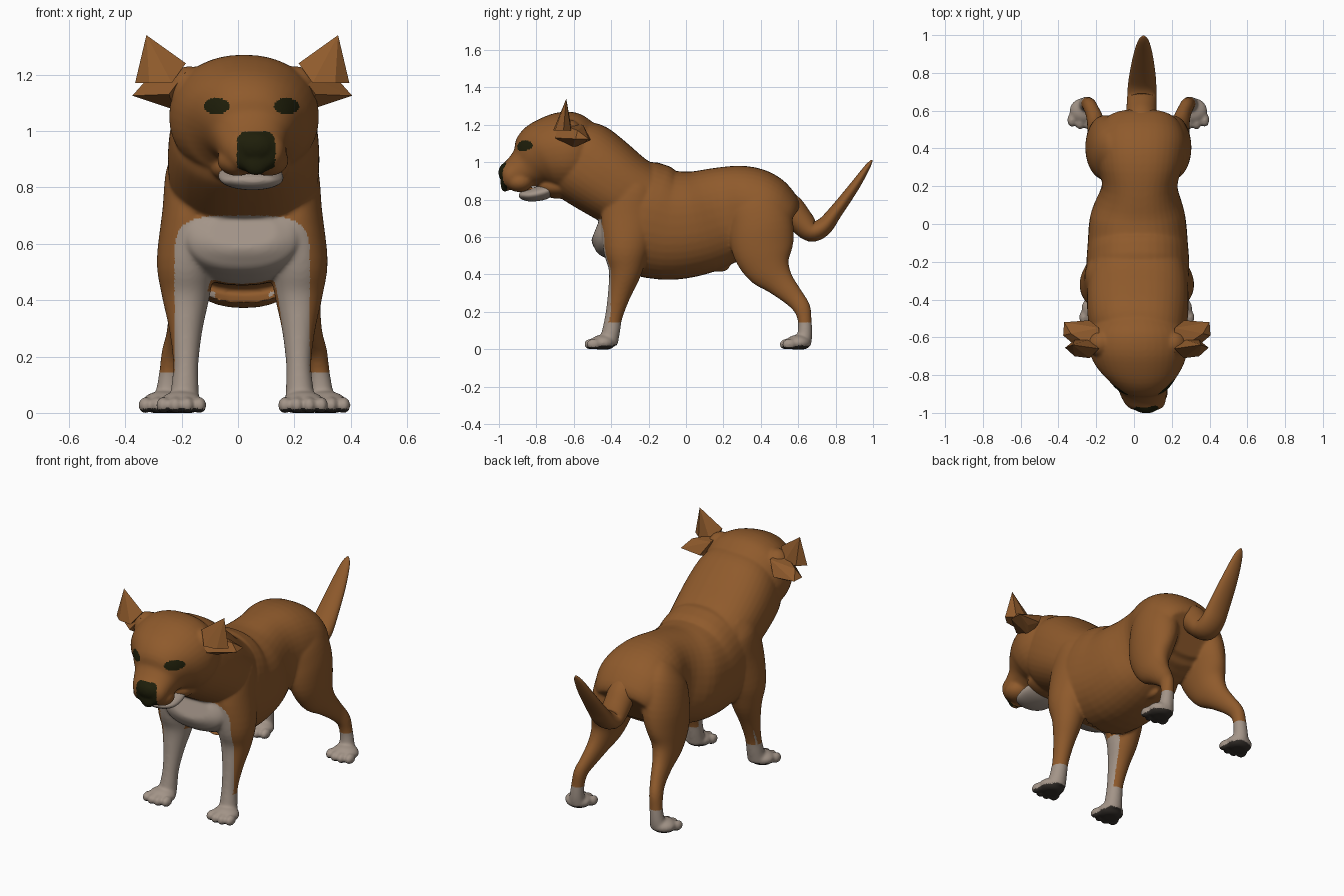
import bpy, bmesh, math
from mathutils import Vector, Matrix

cube = bpy.data.objects.get("Cube")
if cube:
    bpy.data.objects.remove(cube)

MID = 0.015      # centre line of the front legs and ears
HIP = 0.023      # centre line of the hind legs
FACE = 0.045     # centre line of the slightly turned face


def material(name, rgb):
    m = bpy.data.materials.new(name)
    m.use_nodes = True
    m.diffuse_color = (*rgb, 1)
    node = next(n for n in m.node_tree.nodes if n.type == 'BSDF_PRINCIPLED')
    node.inputs["Base Color"].default_value = (*rgb, 1)
    node.inputs["Roughness"].default_value = 0.8
    return m


brown = material("brown coat", (0.275, 0.103, 0.025))
white = material("white coat", (0.365, 0.297, 0.246))
dark = material("dark nose and eyes", (0.013, 0.013, 0.003))
sole = material("dark paw pads", (0.035, 0.029, 0.024))


def refine(rings, steps=4):
    """Smooth the ring list with a Catmull-Rom curve."""
    r = [Vector(q) for q in rings]
    r = [r[0]] + r + [r[-1]]
    out = []
    for i in range(1, len(r) - 2):
        a, b, c, d = r[i - 1:i + 3]
        for k in range(steps):
            t = k / steps
            out.append(b + (c - a) * (t / 2)
                       + (a * 2 - b * 5 + c * 4 - d) * (t * t / 2)
                       + (b * 3 - a - c * 3 + d) * (t ** 3 / 2))
    return out + [r[-1]]


def loft(bm, rings, power=2.0, sides=40):
    """Closed tube through rings of x, y, z, half width, half depth."""
    rings = refine(rings)
    side = Vector((1, 0, 0))
    loops = []
    for i, q in enumerate(rings):
        p = Vector(q[:3])
        before = Vector(rings[max(i - 1, 0)][:3])
        after = Vector(rings[min(i + 1, len(rings) - 1)][:3])
        up = (after - before).cross(side).normalized()
        loop = []
        for k in range(sides):
            a = math.tau * k / sides
            c, s = math.cos(a), math.sin(a)
            u = math.copysign(abs(c) ** (2 / power), c) * q[3]
            v = math.copysign(abs(s) ** (2 / power), s) * q[4]
            loop.append(bm.verts.new(p + side * u + up * v))
        loops.append(loop)
    for lo, hi in zip(loops, loops[1:]):
        for k in range(sides):
            n = (k + 1) % sides
            bm.faces.new((lo[k], lo[n], hi[n], hi[k]))
    bm.faces.new(loops[0][::-1])
    bm.faces.new(loops[-1])


def blob(bm, centre, radii):
    m = Matrix.Translation(centre) @ Matrix.Diagonal((*radii, 1))
    bmesh.ops.create_uvsphere(bm, u_segments=24, v_segments=16, radius=1, matrix=m)


def finish(bm, name, mats, smooth=True):
    bmesh.ops.recalc_face_normals(bm, faces=bm.faces[:])
    mesh = bpy.data.meshes.new(name)
    bm.to_mesh(mesh)
    bm.free()
    for m in mats:
        mesh.materials.append(m)
    mesh.polygons.foreach_set("use_smooth", [smooth] * len(mesh.polygons))
    ob = bpy.data.objects.new(name, mesh)
    bpy.context.scene.collection.objects.link(ob)
    return ob


body = bmesh.new()

# Torso, from chest to rump
loft(body, [(.015, -.482, .645, .12, .06), (.015, -.462, .638, .185, .105),
            (.015, -.43, .635, .215, .155), (.015, -.37, .65, .245, .215),
            (.02, -.25, .70, .272, .305),
            (.02, -.10, .665, .265, .295), (.02, .05, .675, .25, .28),
            (.03, .20, .715, .20, .26), (.035, .32, .73, .23, .25),
            (.035, .42, .715, .245, .225), (.035, .50, .685, .22, .175),
            (.035, .54, .66, .18, .12)], power=2.3)

# Neck and throat
loft(body, [(.02, -.15, .74, .24, .20), (.02, -.32, .84, .265, .205),
            (.02, -.45, .93, .268, .22), (.022, -.55, 1.0, .255, .225),
            (.03, -.62, 1.04, .23, .20)], power=2.4)
blob(body, (.042, -.68, .87), (.14, .115, .065))

# Skull and muzzle
loft(body, [(.02, -.48, 1.05, .18, .15), (.02, -.56, 1.05, .25, .205),
            (.022, -.65, 1.05, .265, .22), (.028, -.74, 1.035, .235, .20),
            (.04, -.80, 1.01, .182, .172), (.045, -.85, .975, .14, .12),
            (.05, -.90, .945, .122, .093), (.058, -.945, .922, .108, .077),
            (.062, -.972, .912, .085, .06), (.064, -.985, .91, .05, .04)],
     power=2.15)
# Nose
blob(body, (.064, -.965, .945), (.068, .038, .052))
blob(body, (.064, -.968, .885), (.045, .024, .045))

# Belly bump
blob(body, (.02, .18, .445), (.03, .055, .032))

for s in (-1, 1):
    # Brows, jowls and ear roots
    blob(body, (FACE + s * .105, -.78, 1.125), (.06, .05, .035))
    blob(body, (FACE + .008 + s * .055, -.89, .895), (.072, .072, .055))
    blob(body, (MID + s * .19, -.63, 1.15), (.075, .075, .08))

    # Front leg
    loft(body, [(MID + s * x, y, z, w, d) for x, y, z, w, d in (
        (.15, -.23, .95, .06, .08), (.175, -.27, .87, .092, .12),
        (.185, -.30, .72, .098, .15), (.20, -.32, .54, .103, .125),
        (.20, -.325, .42, .086, .09), (.20, -.355, .30, .060, .063),
        (.20, -.385, .18, .045, .047), (.203, -.40, .10, .048, .048),
        (.207, -.415, .03, .055, .05))])

    # Hind leg
    loft(body, [(HIP + s * x, y, z, w, d) for x, y, z, w, d in (
        (.12, .33, .88, .06, .09), (.145, .37, .80, .10, .15),
        (.165, .40, .67, .112, .172), (.185, .41, .54, .095, .165),
        (.20, .44, .44, .075, .128),
        (.215, .50, .36, .055, .08), (.235, .575, .28, .042, .055),
        (.255, .62, .22, .038, .046), (.265, .635, .15, .037, .037),
        (.272, .635, .08, .042, .040), (.277, .625, .03, .05, .045))])

    # Paws with four toes each
    for x, y in ((MID + s * .216, -.445), (HIP + s * .287, .60)):
        blob(body, (x, y, .035), (.078, .068, .043))
        for k in (-1.5, -.5, .5, 1.5):
            reach = y - .07 + abs(k) * .014
            blob(body, (x + k * .043, reach, .027), (.025, .038, .03))

# Flat ground contact
for v in body.verts:
    v.co.z = max(v.co.z, 0)

# Fuse everything into one smooth skin
rough = finish(body, "dog_body_rough", [])
remesh = rough.modifiers.new("fuse", 'REMESH')
remesh.mode = 'VOXEL'
remesh.voxel_size = 0.007
soften = rough.modifiers.new("soften", 'SMOOTH')
soften.factor = 0.5
soften.iterations = 14
bpy.context.view_layer.update()
graph = bpy.context.evaluated_depsgraph_get()
skin = bpy.data.meshes.new_from_object(rough.evaluated_get(graph))
bpy.data.objects.remove(rough)
skin.name = "dog_body"
skin.materials.clear()
for m in (brown, white, dark, sole):
    skin.materials.append(m)
dog = bpy.data.objects.new("dog_body", skin)
bpy.context.scene.collection.objects.link(dog)
for v in skin.vertices:
    v.co.z = max(v.co.z, 0)


def coat(c, n):
    """Colour index of a skin face from its place and direction."""
    x, y, z = c
    if z < .012 or (z < .03 and n.z < -.5):
        return 3
    if z < .145:
        return 1
    # Bib on the chest, running down the front and inside of the legs
    across = abs(x - MID) / .24
    if across < 1 and z < .7 and y < -.2:
        inward = -n.y - math.copysign(n.x, x - MID)
        if z < .43 and across > .4 and inward > .15 and n.z > -.5:
            return 1
        bib = across ** 4 + max(0, (z - .52) / .18) ** 4
        if y < -.345 - .04 * across and bib < 1:
            return 1
    # Nose pad and eyes
    pad = (abs(x - .064) / .069) ** 4 + (abs(z - .923) / .076) ** 4
    if y < -.955 and pad < 1:
        return 2
    eye = (abs(x - FACE - .003) - .124) / .045
    if y < -.75 and eye ** 2 + ((z - 1.088) / .029) ** 2 < 1:
        return 2
    return 0


for p in skin.polygons:
    p.use_smooth = True
    p.material_index = coat(p.center, p.normal)

# Lower jaw and tongue
bm = bmesh.new()
loft(bm, [(.042, -.70, .865, .10, .03), (.045, -.76, .84, .115, .04),
          (.05, -.83, .825, .105, .035), (.052, -.875, .825, .075, .024),
          (.053, -.892, .828, .035, .009)])
finish(bm, "lower_jaw", [white])
bm = bmesh.new()
blob(bm, (.053, -.835, .853), (.055, .045, .014))
finish(bm, "tongue", [brown])

# Tail, dipping and then rising to a point
bm = bmesh.new()
loft(bm, [(.037, .44, .82, .06, .05), (.038, .54, .768, .08, .075),
          (.04, .61, .69, .08, .07), (.042, .67, .632, .078, .057),
          (.043, .735, .655, .075, .048), (.045, .80, .735, .068, .037),
          (.048, .90, .87, .05, .027), (.05, .97, .975, .028, .015),
          (.05, .995, 1.012, .006, .004)])
finish(bm, "tail", [brown])

# Ears: an upright point and a drooping flap on each side
point = [(.38, -.655, 1.17), (.25, -.61, 1.17), (.25, -.71, 1.17), (.20, -.66, 1.24),
         (.34, -.64, 1.34), (.33, -.70, 1.17), (.33, -.615, 1.17)]
flap = [(.20, -.68, 1.21), (.20, -.55, 1.20), (.385, -.52, 1.125), (.39, -.59, 1.125),
        (.26, -.70, 1.13), (.25, -.51, 1.12), (.35, -.58, 1.17), (.30, -.55, 1.10),
        (.24, -.61, 1.075)]
for s, label in ((-1, "right"), (1, "left")):
    for shape, part in ((point, "ear_point"), (flap, "ear_flap")):
        bm = bmesh.new()
        for x, y, z in shape:
            bm.verts.new((MID + s * x, y, z))
        bmesh.ops.convex_hull(bm, input=bm.verts[:])
        spare = [v for v in bm.verts if not v.link_faces]
        bmesh.ops.delete(bm, geom=spare, context='VERTS')
        finish(bm, label + "_" + part, [brown], smooth=False)
